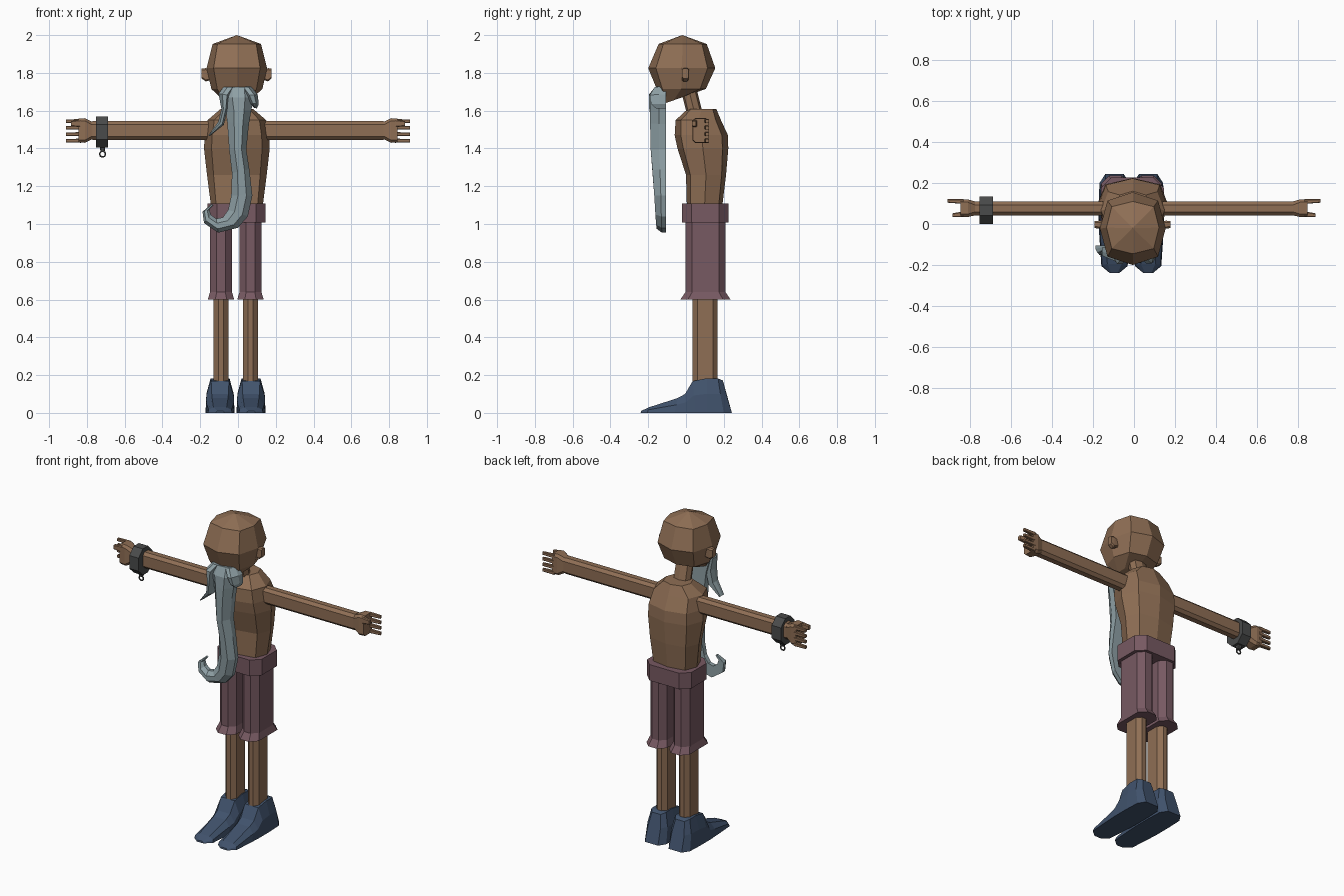
import bpy, bmesh, math
from mathutils import Vector as V


def mat(name, rgb):
    m = bpy.data.materials.new(name)
    m.diffuse_color = (*rgb, 1)
    return m


SKIN = mat("brown skin", (0.275, 0.158, 0.090))
SHORTS = mat("dusty plum cloth", (0.185, 0.100, 0.122))
SHOE = mat("navy leather", (0.052, 0.085, 0.150))
IRON = mat("dark iron", (0.068, 0.070, 0.070))
BEARD = mat("grey hair", (0.275, 0.355, 0.380))


def loft(name, rings, material):
    """Skin a list of rings; a ring of one point makes a fan."""
    bm = bmesh.new()
    rs = [[bm.verts.new(p) for p in r] for r in rings]
    for a, b in zip(rs, rs[1:]):
        n = max(len(a), len(b))
        for i in range(n):
            j = (i + 1) % n
            if len(a) == 1:
                bm.faces.new((a[0], b[j], b[i]))
            elif len(b) == 1:
                bm.faces.new((a[i], a[j], b[0]))
            else:
                bm.faces.new((a[i], a[j], b[j], b[i]))
    for r in (rs[0], rs[-1]):
        if len(r) > 2:
            bm.faces.new(r)
    bmesh.ops.recalc_face_normals(bm, faces=bm.faces)
    me = bpy.data.meshes.new(name)
    bm.to_mesh(me)
    bm.free()
    me.materials.append(material)
    ob = bpy.data.objects.new(name, me)
    bpy.context.collection.objects.link(ob)
    return ob


def rounded(cx, hx, y0, y1, z, k=0.8, tilt=0.0):
    """Eight-point ring with side midpoints and pulled-in corners."""
    cy, hy = (y0 + y1) / 2, (y1 - y0) / 2
    pts = [(1, 0), (k, k), (0, 1), (-k, k), (-1, 0), (-k, -k), (0, -1), (k, -k)]
    return [V((cx + a * hx, cy + b * hy, z + tilt * b * hy)) for a, b in pts]


def chamfer(u0, u1, v0, v1, c):
    """Rectangle with cut corners in 2D."""
    return [(u1, v0 + c), (u1, v1 - c), (u1 - c, v1), (u0 + c, v1),
            (u0, v1 - c), (u0, v0 + c), (u0 + c, v0), (u1 - c, v0)]


def upright(cx, hx, y0, y1, z, c):
    return [V((x, y, z)) for x, y in chamfer(cx - hx, cx + hx, y0, y1, c)]


def across(s, x, y0, y1, z0, z1, c):
    return [V((s * x, y, z)) for y, z in chamfer(y0, y1, z0, z1, c)]


# head, ears and neck
CX = -0.006
loft("head", [
    [V((CX, -0.02, 2.0))],
    rounded(CX, 0.128, -0.145, 0.11, 1.953, 0.80),
    rounded(CX, 0.160, -0.20, 0.155, 1.825, 0.77),
    rounded(CX, 0.135, -0.155, 0.105, 1.715, 0.77),
    rounded(CX, 0.070, -0.12, -0.01, 1.655, 0.80, 0.35)], SKIN)
for s, side in ((-1, "left"), (1, "right")):
    loft(side + "_ear", [
        across(s, 0.13, -0.02, 0.015, 1.765, 1.815, 0.006),
        across(s, 0.165 - s * 0.006, -0.022, 0.016, 1.755, 1.825, 0.008),
        across(s, 0.185 - s * 0.008, -0.02, 0.014, 1.77, 1.823, 0.008)], SKIN)
loft("neck", [
    rounded(CX, 0.052, -0.035, 0.05, 1.74, 0.75),
    rounded(CX, 0.055, 0.005, 0.09, 1.58, 0.75)], SKIN)

# torso
loft("torso", [
    rounded(CX, 0.085, 0.01, 0.16, 1.61, 0.75),
    rounded(CX, 0.155, -0.055, 0.185, 1.55, 0.77),
    rounded(CX, 0.170, -0.06, 0.222, 1.47, 0.77),
    rounded(CX, 0.174, -0.045, 0.224, 1.40, 0.77),
    rounded(CX, 0.158, 0.0, 0.212, 1.26, 0.78),
    rounded(CX, 0.135, 0.005, 0.19, 1.08, 0.80)], SKIN)

# arms, hands and fingers
for s, side in ((-1, "left"), (1, "right")):
    loft(side + "_arm", [
        across(s, 0.12, 0.042, 0.11, 1.445, 1.545, 0.017),
        across(s, 0.77, 0.042, 0.11, 1.445, 1.545, 0.017)], SKIN)
    loft(side + "_hand", [
        across(s, 0.755, 0.045, 0.108, 1.448, 1.542, 0.017),
        across(s, 0.775, 0.042, 0.110, 1.447, 1.543, 0.017),
        across(s, 0.81, 0.034, 0.120, 1.430, 1.560, 0.014),
        across(s, 0.845, 0.036, 0.120, 1.432, 1.558, 0.014)], SKIN)
    for i in range(4):
        z = 1.441 + i * 0.0345
        loft(f"{side}_finger_{i + 1}", [
            across(s, 0.83, 0.098, 0.121, z - 0.011, z + 0.011, 0.003),
            across(s, 0.91, 0.104, 0.121, z - 0.009, z + 0.009, 0.003)], SKIN)
    loft(side + "_thumb", [
        across(s, 0.83, 0.033, 0.062, 1.512, 1.552, 0.005),
        across(s, 0.885, 0.033, 0.052, 1.518, 1.545, 0.004)], SKIN)

# iron cuff with hanging ring on one wrist
loft("wrist_cuff", [
    across(-1, 0.688, 0.0, 0.135, 1.405, 1.57, 0.042),
    across(-1, 0.752, 0.0, 0.135, 1.405, 1.57, 0.042)], IRON)
loft("cuff_stud", [
    upright(-0.717, 0.015, 0.053, 0.083, 1.41, 0.005),
    upright(-0.717, 0.011, 0.057, 0.079, 1.383, 0.004)], IRON)
bpy.ops.mesh.primitive_torus_add(
    major_radius=0.015, minor_radius=0.0045, major_segments=10, minor_segments=5,
    location=(-0.717, 0.068, 1.370), rotation=(math.pi / 2, 0, 0))
bpy.context.object.name = "cuff_ring"
bpy.context.object.data.materials.append(IRON)

# shorts
loft("waistband", [
    upright(-0.008, 0.153, -0.022, 0.226, 1.108, 0.05),
    upright(-0.008, 0.153, -0.022, 0.226, 1.008, 0.05)], SHORTS)
for cx, side in ((-0.090, "left"), (0.066, "right")):
    loft(side + "_shorts_leg", [
        upright(cx, 0.058, -0.002, 0.209, 1.03, 0.035),
        upright(cx, 0.058, -0.002, 0.209, 0.64, 0.035),
        upright(cx, 0.070, -0.03, 0.236, 0.60, 0.04)], SHORTS)
    # bare shin
    loft(side + "_shin", [
        upright(cx, 0.039, 0.035, 0.168, 0.66, 0.025),
        upright(cx, 0.039, 0.035, 0.168, 0.12, 0.025)], SKIN)
    # pointed shoe: y at sole, y at top, half widths of sole and top, height
    fx = cx - 0.001 + (0.004 if cx > 0 else -0.004)
    rings = []
    for yb, yt, wb, wt, h in (
            (-0.240, -0.238, 0.022, 0.016, 0.010),
            (-0.205, -0.195, 0.064, 0.035, 0.030),
            (-0.060, -0.045, 0.074, 0.042, 0.078),
            (0.000, -0.005, 0.077, 0.044, 0.100),
            (0.050, 0.035, 0.077, 0.047, 0.168),
            (0.110, 0.110, 0.077, 0.050, 0.183),
            (0.200, 0.170, 0.073, 0.050, 0.182),
            (0.243, 0.195, 0.045, 0.030, 0.172)):
        ym, wm, zm = yb * 0.4 + yt * 0.6, wb * 0.94, h * 0.55
        rings.append([V((fx - wb, yb, 0)), V((fx - wm, ym, zm)), V((fx - wt, yt, h)),
                      V((fx + wt, yt, h)), V((fx + wm, ym, zm)), V((fx + wb, yb, 0))])
    loft(side + "_shoe", rings, SHOE)


def lock(name, stations, back=-0.105):
    """Hair lock from (left x, left z, right x, right z, front y) stations."""
    rings = []
    for xl, zl, xr, zr, yf in stations:
        a, b = V((xl, 0, zl)), V((xr, 0, zr))
        ring = []
        for t, d in ((0, 0), (0, 0.5), (0.32, 1), (0.72, 1), (1, 0.45), (1, 0)):
            p = a.lerp(b, t)
            p.y = back + (yf - back) * d
            ring.append(p)
        rings.append(ring)
    loft(name, rings, BEARD)


# long beard with curled end, and moustache strands
lock("beard", [
    (-0.074, 1.722, 0.074, 1.728, -0.165),
    (-0.085, 1.670, 0.085, 1.670, -0.188),
    (-0.065, 1.600, 0.070, 1.600, -0.190),
    (-0.057, 1.540, 0.058, 1.530, -0.190),
    (-0.047, 1.395, 0.044, 1.395, -0.187),
    (-0.032, 1.270, 0.060, 1.290, -0.178),
    (-0.036, 1.150, 0.076, 1.150, -0.168),
    (-0.052, 1.075, 0.052, 1.040, -0.162),
    (-0.080, 1.035, 0.000, 0.980, -0.158),
    (-0.115, 1.028, -0.105, 0.954, -0.155),
    (-0.143, 1.048, -0.180, 1.005, -0.150),
    (-0.152, 1.075, -0.188, 1.065, -0.140),
    (-0.130, 1.100, -0.140, 1.106, -0.120)])
lock("left_moustache", [
    (-0.078, 1.724, -0.010, 1.724, -0.165),
    (-0.103, 1.690, -0.040, 1.680, -0.195),
    (-0.088, 1.610, -0.055, 1.610, -0.195),
    (-0.105, 1.540, -0.075, 1.525, -0.180),
    (-0.157, 1.470, -0.150, 1.465, -0.155)], -0.115)
lock("right_moustache", [
    (0.010, 1.724, 0.072, 1.726, -0.165),
    (0.040, 1.680, 0.104, 1.685, -0.192),
    (0.062, 1.640, 0.110, 1.635, -0.185),
    (0.085, 1.615, 0.100, 1.612, -0.160)])
